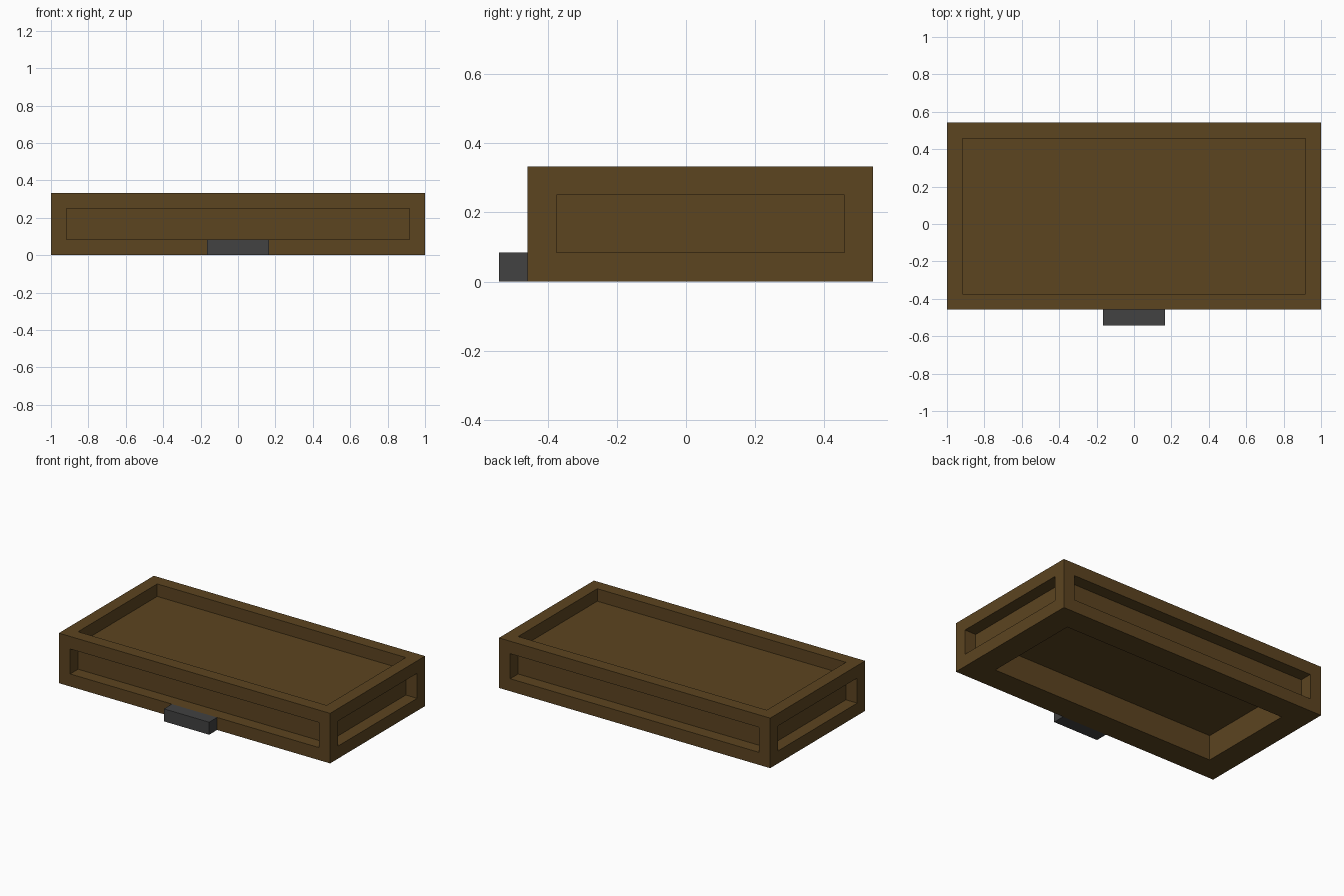
import bpy, bmesh
from mathutils import Matrix

if "Cube" in bpy.data.objects:
    bpy.data.objects.remove(bpy.data.objects["Cube"])

U = 1 / 12  # grid unit of the model


def material(name, rgb):
    m = bpy.data.materials.new(name)
    m.diffuse_color = (*rgb, 1)
    m.use_nodes = True
    m.node_tree.nodes["Principled BSDF"].inputs["Base Color"].default_value = m.diffuse_color
    return m


def box(name, lo, hi, mat, recess=False):
    """Box between two corners (in grid units), optionally with recessed sides."""
    bm = bmesh.new()
    size = [(b - a) * U for a, b in zip(lo, hi)]
    mid = [(a + b) / 2 * U for a, b in zip(lo, hi)]
    bmesh.ops.create_cube(bm, size=1, matrix=Matrix.Translation(mid) @ Matrix.Diagonal((*size, 1)))
    bm.normal_update()
    if recess:
        for f in list(bm.faces):
            # underside has a thicker rim and a deeper hollow
            d = 2 * U if f.normal.z < -0.5 else U
            bmesh.ops.inset_individual(bm, faces=[f], thickness=d, use_even_offset=True)
            bmesh.ops.inset_individual(bm, faces=[f], thickness=0, depth=-d)
    me = bpy.data.meshes.new(name)
    bm.to_mesh(me)
    bm.free()
    me.materials.append(mat)
    ob = bpy.data.objects.new(name, me)
    bpy.context.collection.objects.link(ob)
    return ob


wood = material("brown wood", (0.107, 0.058, 0.0144))
iron = material("dark grey iron", (0.054, 0.054, 0.054))

# Chest lid: framed box with sunken panels and a hollow underside
box("lid", (-12, -5.5, 0), (12, 6.5, 4), wood, recess=True)
# Latch on the front
box("latch", (-2, -6.5, 0), (2, -5.5, 1), iron)
